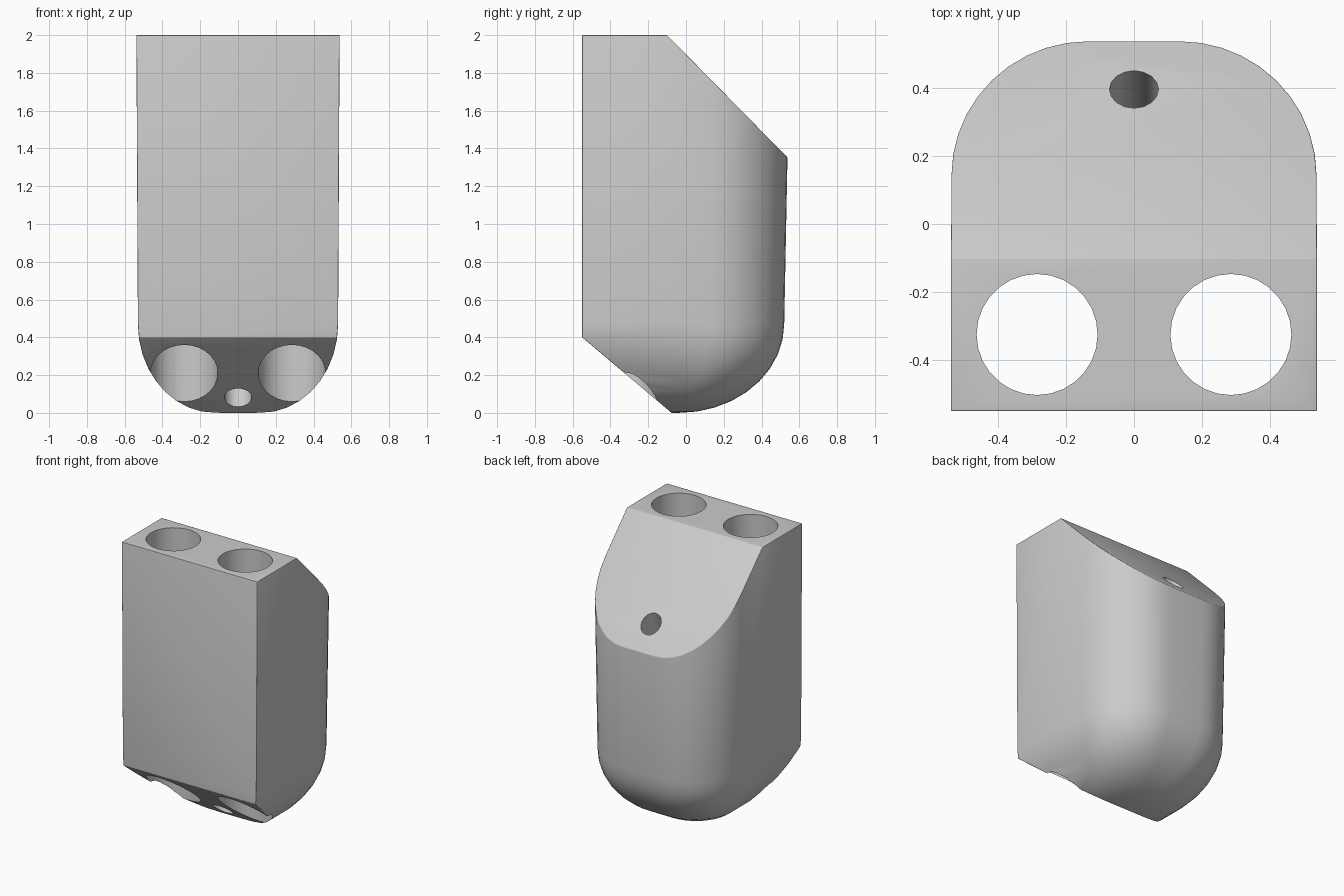
import bpy, bmesh, math
from mathutils import Vector

if "Cube" in bpy.data.objects:
    bpy.data.objects.remove(bpy.data.objects["Cube"])

grey = bpy.data.materials.new("plain grey")
grey.use_nodes = True
grey.diffuse_color = (0.6, 0.6, 0.6, 1)
grey.node_tree.nodes["Principled BSDF"].inputs["Base Color"].default_value = (0.6, 0.6, 0.6, 1)

FRONT = -0.55


def d_ring(width, back, radius, z, steps=10):
    """D-shaped outline: straight front and sides, rounded back corners."""
    right = [(width - radius + radius * math.cos(a), back - radius + radius * math.sin(a))
             for a in (i * math.pi / 2 / steps for i in range(steps + 1))]
    half = [(width, FRONT)] + right
    return [(x, y, z) for x, y in half] + [(-x, y, z) for x, y in reversed(half)]


def cut(bm, point, normal):
    """Slice the solid with a plane and close the opening."""
    geom = bm.verts[:] + bm.edges[:] + bm.faces[:]
    res = bmesh.ops.bisect_plane(bm, geom=geom, plane_co=point, plane_no=normal, clear_outer=True, dist=1e-4)
    edges = [e for e in res["geom_cut"] if isinstance(e, bmesh.types.BMEdge)]
    bmesh.ops.contextual_create(bm, geom=edges)


# Body: D-shaped column on a rounded base
rings = []
dome = 0.47
for i in range(9, -1, -1):
    a = i * math.pi / 18
    c, s = math.cos(a), math.sin(a)
    rings.append(d_ring(0.12 + 0.41 * c, -0.04 + 0.56 * c, 0.11 + 0.29 * c, dome * (1 - s)))
rings.append(d_ring(0.538, 0.55, 0.40, 2.0))

bm = bmesh.new()
loops = [[bm.verts.new(co) for co in ring] for ring in rings]
n = len(loops[0])
for low, high in zip(loops, loops[1:]):
    for i in range(n):
        j = (i + 1) % n
        bm.faces.new((low[i], low[j], high[j], high[i]))
bm.faces.new(list(reversed(loops[0])))
bm.faces.new(loops[-1])

# Sloping top back and sloping bottom front
cut(bm, (0, -0.10, 2.0), (0, 0.61, 0.60))
cut(bm, (0, FRONT, 0.40), (0, -0.38, -0.45))
bmesh.ops.remove_doubles(bm, verts=bm.verts, dist=0.004)
bmesh.ops.dissolve_limit(bm, angle_limit=math.radians(0.5), verts=bm.verts, edges=bm.edges)
bmesh.ops.recalc_face_normals(bm, faces=bm.faces)
mesh = bpy.data.meshes.new("body")
bm.to_mesh(mesh)
bm.free()
body = bpy.data.objects.new("body", mesh)
bpy.context.collection.objects.link(body)
mesh.materials.append(grey)

bevel = body.modifiers.new("soft edges", 'BEVEL')
bevel.width = 0.035
bevel.segments = 3
bevel.limit_method = 'ANGLE'
bevel.angle_limit = math.radians(32)


def drill(name, start, end, radius, sides):
    """Bore a round hole along a line."""
    start, end = Vector(start), Vector(end)
    axis = end - start
    bpy.ops.mesh.primitive_cylinder_add(vertices=sides, radius=radius, depth=axis.length,
                                        location=(start + end) / 2,
                                        rotation=axis.to_track_quat('Z', 'Y').to_euler())
    cutter = bpy.context.object
    cutter.name = name
    cutter.hide_render = True
    cutter.data.materials.append(grey)
    mod = body.modifiers.new(name, 'BOOLEAN')
    mod.operation = 'DIFFERENCE'
    mod.solver = 'EXACT'
    mod.object = cutter
    return cutter


# Two wide vertical bores and one narrow slanted bore
cutters = [drill("wide_bore_cutter", (s * 0.285, -0.325, -0.2), (s * 0.285, -0.325, 2.2), 0.178, 28)
           for s in (-1, 1)]
cutters.append(drill("narrow_bore_cutter", (0, -0.285, -0.2), (0, 0.55, 1.88), 0.072, 16))

bpy.ops.object.select_all(action='DESELECT')
body.select_set(True)
bpy.context.view_layer.objects.active = body
for mod in list(body.modifiers):
    bpy.ops.object.modifier_apply(modifier=mod.name)
for cutter in cutters:
    bpy.data.objects.remove(cutter)
bpy.ops.object.shade_smooth_by_angle(angle=math.radians(32))
